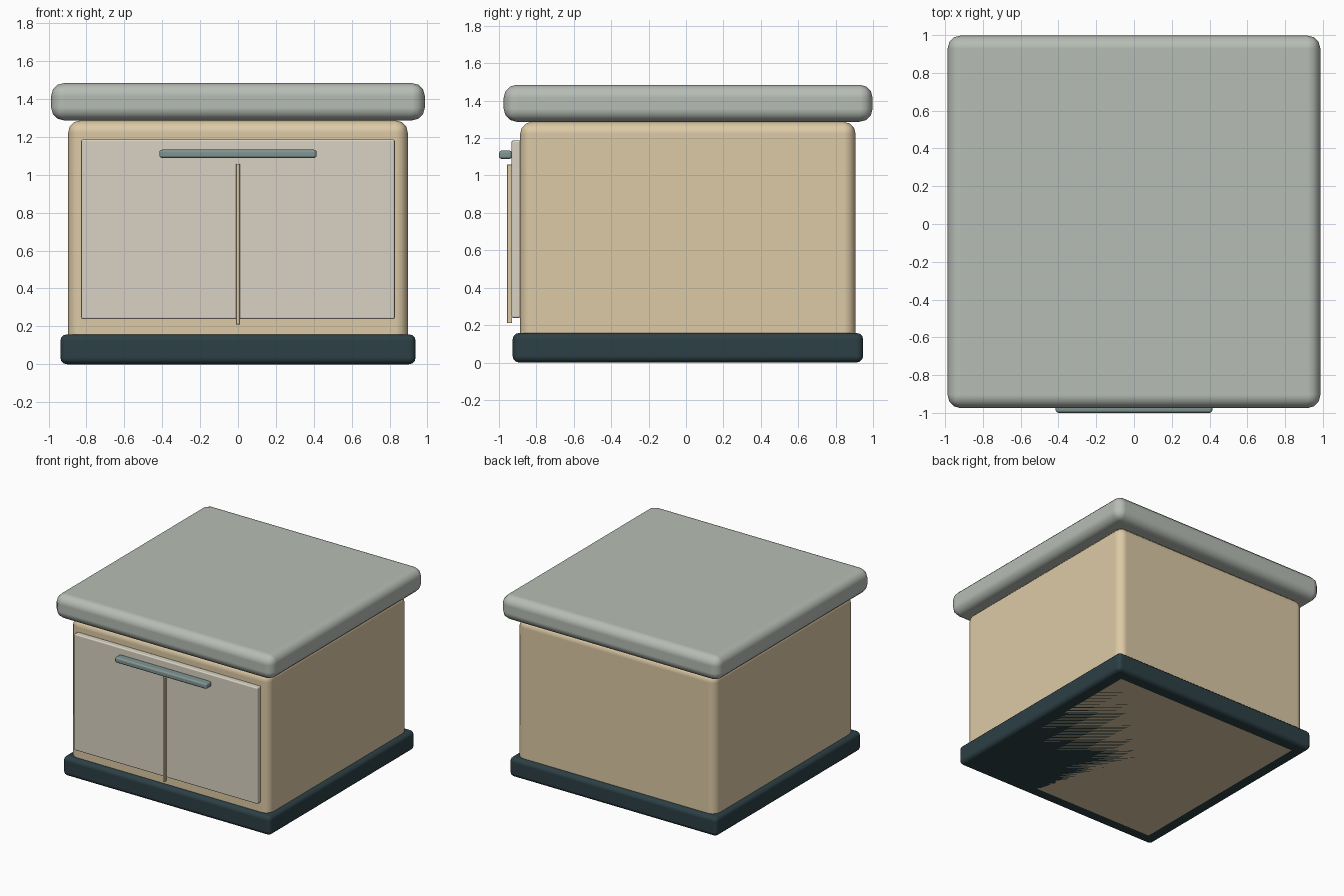
import bpy
import math

if "Cube" in bpy.data.objects:
    bpy.data.objects.remove(bpy.data.objects["Cube"])


def material(name, rgb):
    m = bpy.data.materials.new(name)
    m.diffuse_color = (*rgb, 1)
    m.use_nodes = True
    m.node_tree.nodes["Principled BSDF"].inputs["Base Color"].default_value = m.diffuse_color
    return m


def box(name, x, y, z, bevel, mat, segments=3):
    """Rounded box from (min, max) extents on each axis."""
    ext = (x, y, z)
    bpy.ops.mesh.primitive_cube_add(size=1, location=[(a + b) / 2 for a, b in ext])
    ob = bpy.context.object
    ob.name = name
    ob.scale = [b - a for a, b in ext]
    bpy.ops.object.transform_apply(location=False, rotation=False, scale=True)
    ob.data.materials.append(mat)
    bpy.ops.object.shade_smooth_by_angle(angle=math.radians(40))
    mod = ob.modifiers.new("rounded_edges", 'BEVEL')
    mod.width = bevel
    mod.segments = segments
    mod.harden_normals = True
    return ob


wood = material("wood", (0.72, 0.59, 0.38))
panel = material("panel", (0.70, 0.65, 0.55))
stone = material("stone", (0.47, 0.51, 0.46))
dark = material("dark_base", (0.025, 0.05, 0.06))
metal = material("metal", (0.22, 0.30, 0.29))

# Carcass, plinth and worktop
box("cabinet_body", (-0.897, 0.897), (-0.887, 0.907), (0, 1.287), 0.065, wood)
box("plinth", (-0.938, 0.938), (-0.927, 0.947), (0, 0.158), 0.035, dark)
box("worktop", (-0.987, 0.987), (-0.975, 0.998), (1.287, 1.485), 0.07, stone)

# Door panel, centre strip and handle on the front
box("door_panel", (-0.828, 0.828), (-0.933, -0.882), (0.238, 1.187), 0.01, panel, 2)
box("door_divider", (-0.01, 0.01), (-0.957, -0.93), (0.21, 1.058), 0.003, wood, 2)
box("door_handle", (-0.415, 0.415), (-1.0, -0.93), (1.088, 1.133), 0.015, metal)
